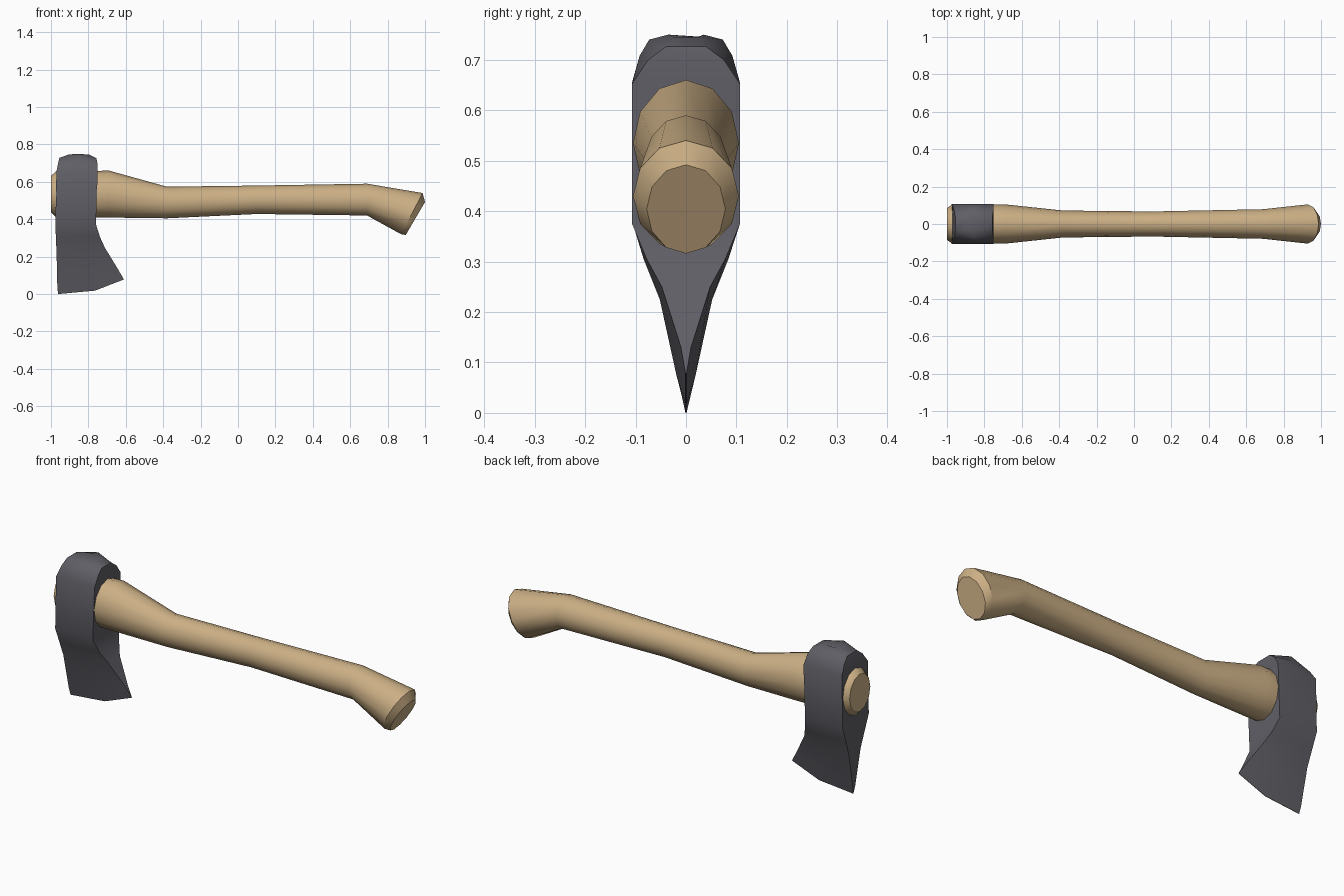
import bpy, bmesh, math

if "Cube" in bpy.data.objects:
    bpy.data.objects.remove(bpy.data.objects["Cube"])


def make_object(name, bm, colour, angle):
    bmesh.ops.remove_doubles(bm, verts=bm.verts[:], dist=0.0005)
    bmesh.ops.recalc_face_normals(bm, faces=bm.faces[:])
    mesh = bpy.data.meshes.new(name)
    bm.to_mesh(mesh)
    bm.free()
    obj = bpy.data.objects.new(name, mesh)
    bpy.context.collection.objects.link(obj)
    mat = bpy.data.materials.new(name + "_material")
    mat.diffuse_color = (*colour, 1)
    mat.use_nodes = True
    mat.node_tree.nodes["Principled BSDF"].inputs["Base Color"].default_value = mat.diffuse_color
    mesh.materials.append(mat)
    bpy.ops.object.select_all(action='DESELECT')
    bpy.context.view_layer.objects.active = obj
    obj.select_set(True)
    bpy.ops.object.shade_smooth_by_angle(angle=math.radians(angle))
    return obj


def loft(rings):
    # Skin a list of equal-length point rings and cap both ends
    bm = bmesh.new()
    rows = [[bm.verts.new(p) for p in ring] for ring in rings]
    n = len(rows[0])
    for a, b in zip(rows, rows[1:]):
        for i in range(n):
            j = (i + 1) % n
            bm.faces.new((a[i], a[j], b[j], b[i]))
    bm.faces.new(rows[0])
    bm.faces.new(rows[-1])
    return bm


# Handle: twelve-sided oval sections (top x, top z, bottom x, bottom z, half width)
sections = [
    (-1.0, 0.632, -1.0, 0.436, 0.085),
    (-0.975, 0.654, -0.975, 0.414, 0.102),
    (-0.69, 0.66, -0.69, 0.409, 0.105),
    (-0.38, 0.574, -0.38, 0.405, 0.072),
    (0.10, 0.580, 0.10, 0.428, 0.067),
    (0.69, 0.590, 0.69, 0.420, 0.079),
    (0.987, 0.540, 0.872, 0.320, 0.105),
    (1.0, 0.492, 0.897, 0.316, 0.078),
]


def oval(tx, tz, bx, bz, w, sides=12):
    ring = []
    for i in range(sides):
        a = 2 * math.pi * i / sides
        c, s = math.cos(a) / 2, math.sin(a)
        ring.append(((tx + bx) / 2 + (tx - bx) * c, w * s,
                     (tz + bz) / 2 + (tz - bz) * c))
    return ring


make_object("handle", loft([oval(*s) for s in sections]), (0.60, 0.43, 0.235), 40)

# Axe head: rows of (left, middle, right) points in x,z plus outer and middle half thickness
rows = [
    ((-0.905, 0.746), (-0.855, 0.75), (-0.795, 0.745), 0.025, 0.035),
    ((-0.955, 0.728), (-0.855, 0.740), (-0.757, 0.726), 0.040, 0.073),
    ((-0.962, 0.700), (-0.855, 0.708), (-0.752, 0.700), 0.075, 0.092),
    ((-0.971, 0.652), (-0.86, 0.655), (-0.750, 0.652), 0.107, 0.107),
    ((-0.976, 0.380), (-0.865, 0.380), (-0.760, 0.375), 0.107, 0.107),
    ((-0.974, 0.305), (-0.86, 0.305), (-0.738, 0.305), 0.078, 0.084),
    ((-0.970, 0.220), (-0.85, 0.225), (-0.713, 0.250), 0.048, 0.052),
    ((-0.966, 0.040), (-0.79, 0.075), (-0.640, 0.130), 0.010, 0.019),
    ((-0.962, 0.0), (-0.765, 0.018), (-0.610, 0.078), 0.001, 0.001),
]


def head_ring(left, mid, right, outer, middle):
    side = [(left, outer), (mid, middle), (right, outer)]
    front = [(p[0], -t, p[1]) for p, t in side]
    back = [(p[0], t, p[1]) for p, t in reversed(side)]
    return front + back


make_object("axe_head", loft([head_ring(*r) for r in rows]), (0.115, 0.113, 0.132), 42)
